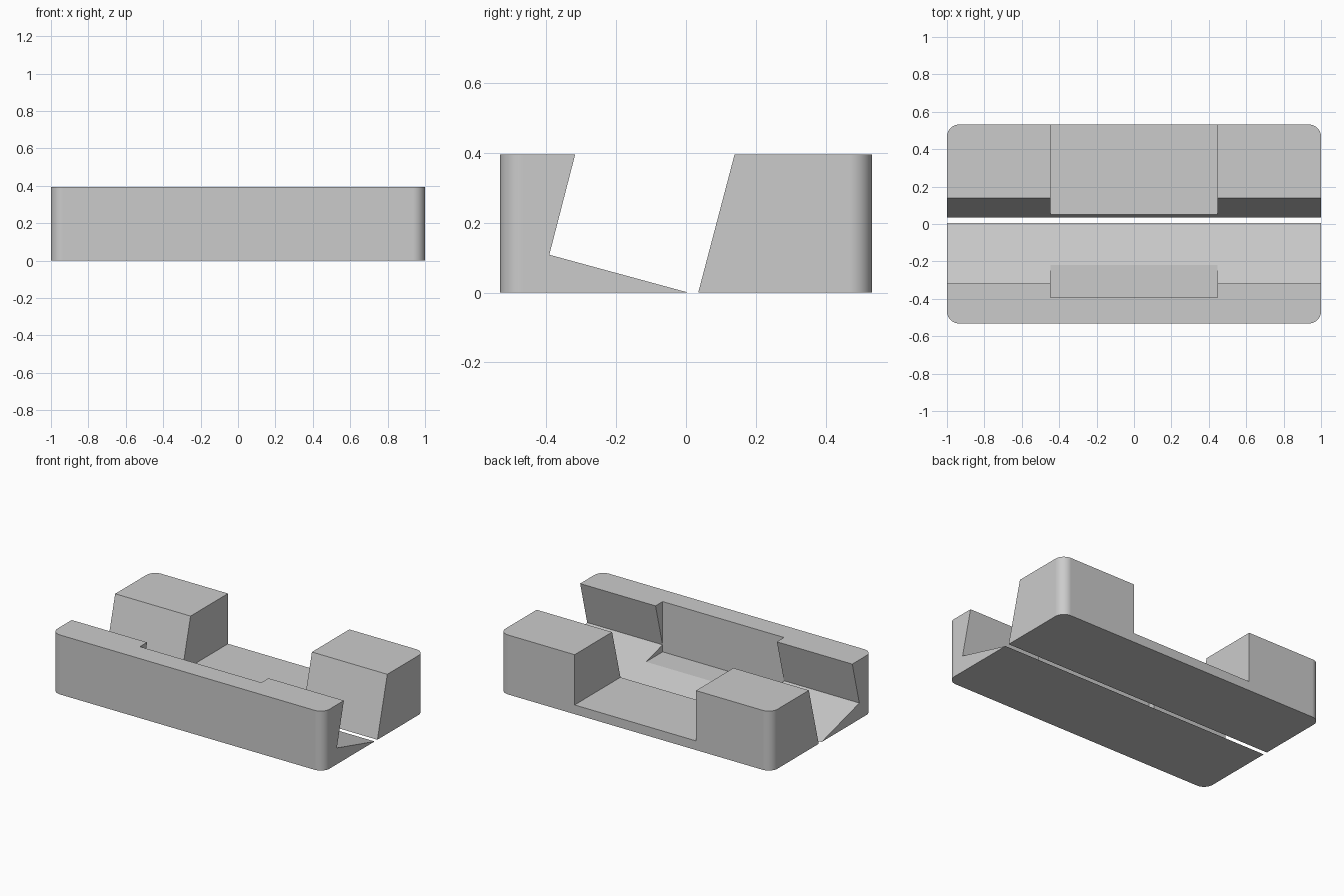
import bpy
import bmesh
import math

HALF = 1.0        # half length along x
DEPTH = 0.532     # half depth along y
TOP = 0.395       # overall height
RADIUS = 0.065    # outer corner rounding

cube = bpy.data.objects.get("Cube")
if cube:
    bpy.data.objects.remove(cube, do_unlink=True)

grey = bpy.data.materials.new("plain grey")
grey.use_nodes = True
colour = (0.6, 0.6, 0.6, 1)
grey.diffuse_color = colour
grey.node_tree.nodes["Principled BSDF"].inputs["Base Color"].default_value = colour


def bar(name, profile, outer_y=None):
    """Extrude a (y, z) profile along x, rounding the upright edges at outer_y."""
    bm = bmesh.new()
    face = bm.faces.new([bm.verts.new((-HALF, y, z)) for y, z in profile])
    side = bmesh.ops.extrude_face_region(bm, geom=[face])
    verts = [v for v in side["geom"] if isinstance(v, bmesh.types.BMVert)]
    bmesh.ops.translate(bm, verts=verts, vec=(2 * HALF, 0, 0))
    bmesh.ops.recalc_face_normals(bm, faces=bm.faces)
    corners = [e for e in bm.edges
               if all(abs(v.co.y - outer_y) < 0.001 for v in e.verts)
               and abs(e.verts[0].co.x - e.verts[1].co.x) < 0.001]
    bmesh.ops.bevel(bm, geom=corners, offset=RADIUS, segments=10,
                    profile=0.5, affect='EDGES')
    mesh = bpy.data.meshes.new(name)
    bm.to_mesh(mesh)
    bm.free()
    mesh.materials.append(grey)
    obj = bpy.data.objects.new(name, mesh)
    bpy.context.collection.objects.link(obj)
    return obj


# Front lip with its tilted ledge, and the leaning back rest
front = bar("front_lip", [(-DEPTH, 0), (0.006, 0), (-0.391, 0.108),
                          (-0.317, TOP), (-DEPTH, TOP)], -DEPTH)
back = bar("back_rest", [(0.035, 0), (DEPTH, 0), (DEPTH, TOP),
                         (0.139, TOP)], DEPTH)

# Central channel: open at the back, flat floor, upright wall behind the lip
wall, floor, end, roof = -0.392, 0.061, 0.8, 0.6
bpy.ops.mesh.primitive_cube_add(
    size=1, location=(0, (wall + end) / 2, (floor + roof) / 2))
cutter = bpy.context.object
cutter.name = "channel_cutter"
cutter.scale = (0.892, end - wall, roof - floor)
cutter.hide_render = True
cutter.data.materials.append(grey)

for part in (front, back):
    bpy.ops.object.select_all(action='DESELECT')
    part.select_set(True)
    bpy.context.view_layer.objects.active = part
    cut = part.modifiers.new("channel", 'BOOLEAN')
    cut.operation = 'DIFFERENCE'
    cut.solver = 'EXACT'
    cut.object = cutter
    bpy.ops.object.modifier_apply(modifier=cut.name)
    bpy.ops.object.shade_smooth_by_angle(angle=math.radians(14))
    part.modifiers.new("even_shading", 'WEIGHTED_NORMAL').keep_sharp = True

bpy.data.objects.remove(cutter, do_unlink=True)
